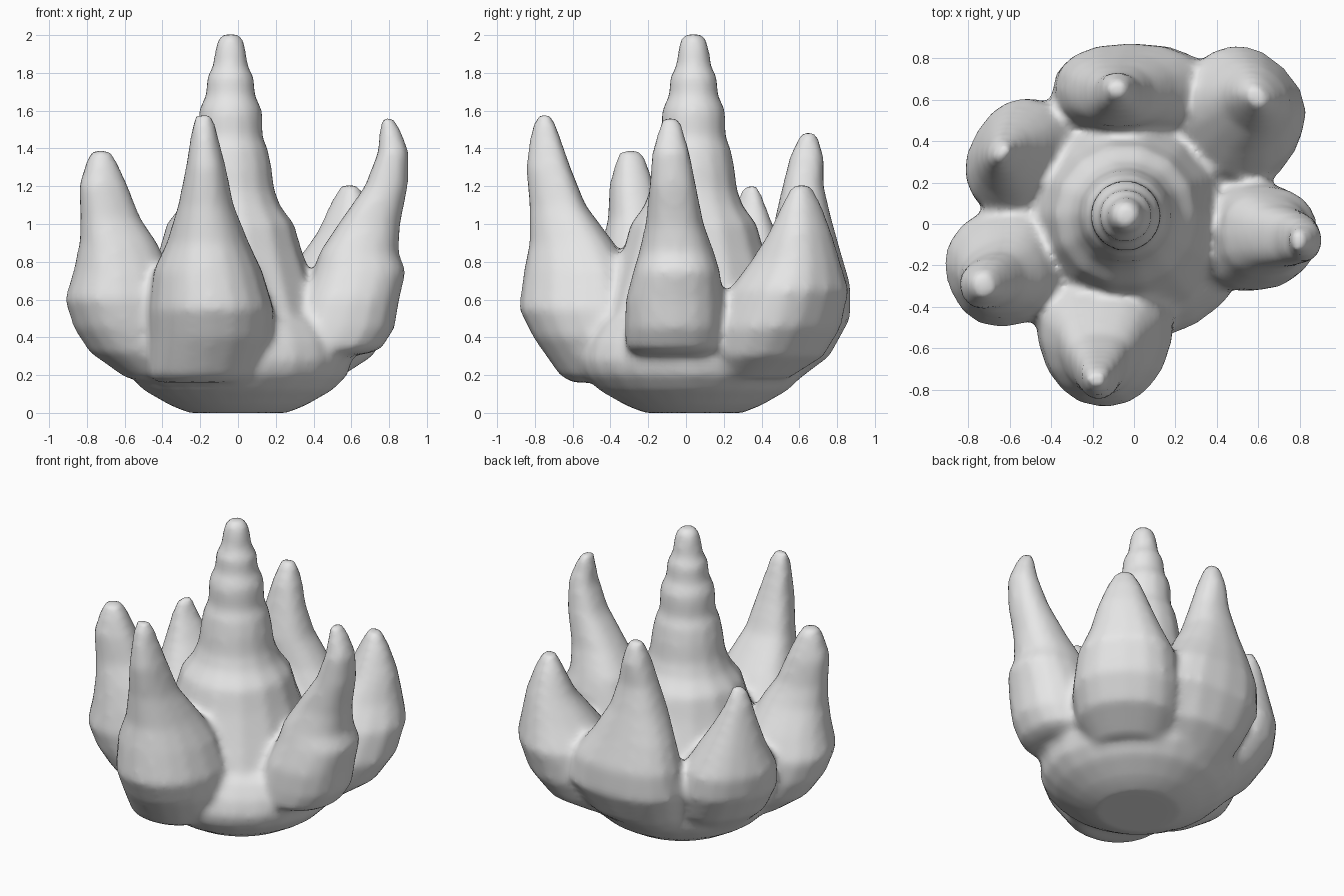
import bpy, bmesh, math

grey = bpy.data.materials.new("pale grey")
grey.diffuse_color = (0.8, 0.8, 0.8, 1)


def loft(bm, rings):
    """Bridge a list of point rings into a closed solid."""
    vs = [[bm.verts.new(p) for p in ring] for ring in rings]
    n = len(vs[0])
    for a, b in zip(vs, vs[1:]):
        for i in range(n):
            j = (i + 1) % n
            bm.faces.new((a[i], a[j], b[j], b[i]))
    bm.faces.new(vs[0][::-1])
    bm.faces.new(vs[-1])


def lathe(bm, cx, cy, profile, n):
    loft(bm, [[(cx + r * math.cos(math.tau * i / n), cy + r * math.sin(math.tau * i / n), z)
               for i in range(n)] for r, z in profile])


def petal(bm, angle, taper, rows, n=16):
    """Claw-like petal; each row is z, inner radius, outer radius, half width, sideways offset."""
    a = math.radians(angle)
    d, t = (math.cos(a), math.sin(a)), (-math.sin(a), math.cos(a))
    rings = []
    for z, r0, r1, w, off in rows:
        ring = []
        for i in range(n):
            c, s = math.cos(math.tau * i / n), math.sin(math.tau * i / n)
            u = (r0 + r1) / 2 + (r1 - r0) / 2 * math.copysign(abs(c) ** 0.85, c)
            v = off + w * math.copysign(abs(s) ** 0.85, s) * (1 - taper * c)
            ring.append((u * d[0] + v * t[0], u * d[1] + v * t[1], z))
        rings.append(ring)
    loft(bm, rings)


bm = bmesh.new()

# rounded bowl with a sloping floor
lathe(bm, 0, 0.04, [(0.26, 0), (0.36, 0.04), (0.5, 0.12), (0.58, 0.2), (0.605, 0.28),
                    (0.58, 0.38), (0.52, 0.48), (0.4, 0.56)], 24)

# stepped central spire
lathe(bm, -0.04, 0.04, [(0.56, 0.36), (0.49, 0.56), (0.43, 0.72), (0.38, 0.86), (0.34, 1.0),
                        (0.27, 1.09), (0.235, 1.18), (0.22, 1.3), (0.2, 1.4), (0.172, 1.46),
                        (0.172, 1.55), (0.168, 1.61), (0.132, 1.68), (0.127, 1.78),
                        (0.095, 1.83), (0.085, 1.92), (0.065, 1.99), (0.04, 2.005)], 14)

# front petal
petal(bm, -90, 0.22, [(0.16, 0.2, 0.6, 0.24, -0.19), (0.2, 0.2, 0.67, 0.285, -0.18),
                      (0.4, 0.22, 0.81, 0.32, -0.14), (0.55, 0.24, 0.885, 0.325, -0.14),
                      (0.75, 0.28, 0.86, 0.285, -0.16), (0.9, 0.38, 0.83, 0.215, -0.16),
                      (1.1, 0.53, 0.83, 0.145, -0.17), (1.3, 0.61, 0.85, 0.105, -0.17),
                      (1.5, 0.68, 0.82, 0.065, -0.18), (1.575, 0.71, 0.79, 0.045, -0.18)])
# right petal, with a blunt lower edge
petal(bm, 0, 0.05, [(0.31, 0.2, 0.68, 0.22, -0.06), (0.34, 0.25, 0.76, 0.26, -0.06),
                    (0.45, 0.28, 0.83, 0.265, -0.06), (0.6, 0.34, 0.855, 0.26, -0.06),
                    (0.75, 0.4, 0.89, 0.23, -0.05), (0.85, 0.43, 0.85, 0.2, -0.05),
                    (1.0, 0.53, 0.86, 0.155, -0.06), (1.2, 0.67, 0.9, 0.125, -0.07),
                    (1.38, 0.74, 0.905, 0.1, -0.08), (1.5, 0.75, 0.86, 0.065, -0.08),
                    (1.565, 0.76, 0.82, 0.045, -0.08)])
# left petal
petal(bm, 202, 0.05, [(0.18, 0.2, 0.6, 0.2, -0.03), (0.32, 0.25, 0.8, 0.27, -0.05),
                      (0.45, 0.28, 0.89, 0.29, -0.05), (0.6, 0.34, 0.945, 0.29, -0.04),
                      (0.75, 0.4, 0.91, 0.24, -0.02), (0.9, 0.48, 0.89, 0.18, 0),
                      (1.03, 0.57, 0.89, 0.135, 0), (1.2, 0.64, 0.9, 0.115, 0),
                      (1.33, 0.7, 0.86, 0.08, 0), (1.39, 0.74, 0.83, 0.055, 0)])
# back left petal
petal(bm, 150, 0.05, [(0.18, 0.2, 0.58, 0.2, 0), (0.32, 0.25, 0.74, 0.29, 0),
                      (0.5, 0.35, 0.86, 0.31, 0), (0.65, 0.42, 0.88, 0.29, 0),
                      (0.8, 0.5, 0.85, 0.21, 0), (0.95, 0.59, 0.82, 0.14, 0.01),
                      (1.1, 0.66, 0.79, 0.08, 0.02), (1.2, 0.69, 0.75, 0.045, 0.02)])
# back petal
petal(bm, 90, 0, [(0.18, 0.2, 0.6, 0.24, 0.05), (0.3, 0.25, 0.76, 0.32, 0.02),
                  (0.5, 0.37, 0.87, 0.4, 0), (0.68, 0.43, 0.87, 0.36, 0.02),
                  (0.85, 0.46, 0.82, 0.27, 0.06), (1.03, 0.47, 0.77, 0.18, 0.08),
                  (1.2, 0.51, 0.73, 0.125, 0.08), (1.36, 0.55, 0.73, 0.085, 0.08),
                  (1.485, 0.61, 0.69, 0.045, 0.08)])
# back right petal
petal(bm, 46, 0, [(0.18, 0.2, 0.65, 0.22, 0), (0.3, 0.25, 0.87, 0.31, 0),
                  (0.45, 0.35, 0.98, 0.335, 0), (0.65, 0.45, 1.045, 0.31, 0.01),
                  (0.8, 0.57, 1.02, 0.23, 0.01), (0.95, 0.69, 0.99, 0.17, 0),
                  (1.1, 0.76, 0.94, 0.11, 0), (1.205, 0.81, 0.89, 0.055, 0)])

mesh = bpy.data.meshes.new("flower_crown")
bmesh.ops.recalc_face_normals(bm, faces=bm.faces)
bm.to_mesh(mesh)
bm.free()
mesh.materials.append(grey)
body = bpy.data.objects.new("flower_crown", mesh)
bpy.context.collection.objects.link(body)

# fuse and soften everything into one skin
fuse = body.modifiers.new("fuse", 'REMESH')
fuse.mode = 'VOXEL'
fuse.voxel_size = 0.025
fuse.use_smooth_shade = True
soft = body.modifiers.new("soften", 'SMOOTH')
soft.factor = 0.5
soft.iterations = 7
